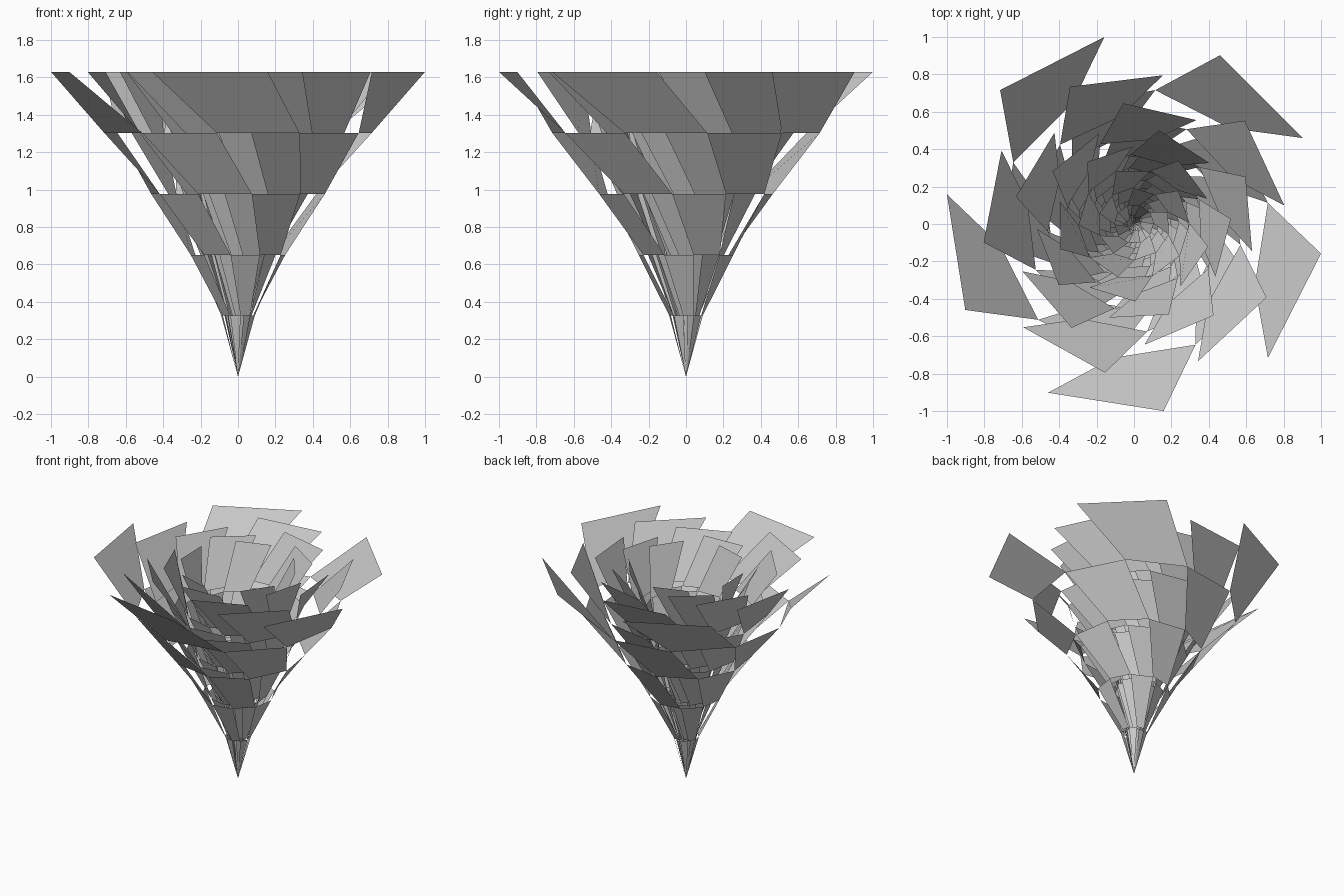
import bpy, bmesh
from math import sin, cos, radians

if "Cube" in bpy.data.objects:
    bpy.data.objects.remove(bpy.data.objects["Cube"])

LAYERS, PETALS, RINGS = 5, 5, 5
HEIGHT, RADIUS = 1.63, 1.0125
WIDTH = radians(36)      # angular width of one petal
TWIST = radians(18)      # turn of each ring relative to the one above


def ring_point(layer, angle, ring):
    t = ring / RINGS
    r = RADIUS * 0.8 ** layer * t ** 1.5
    a = angle + (RINGS - ring) * TWIST
    return (r * cos(a), r * sin(a), HEIGHT * t)


def petal_layer(layer):
    bm = bmesh.new()
    for ring in range(1, RINGS + 1):
        for p in range(PETALS):
            # petals of neighbouring bands alternate with gaps
            start = radians(27 - 20 * layer + 72 * p) + (RINGS - ring) * WIDTH
            corners = [ring_point(layer, start, ring),
                       ring_point(layer, start + WIDTH, ring)]
            if ring == 1:
                corners.append((0, 0, 0))
            else:
                corners += [ring_point(layer, start + WIDTH, ring - 1),
                            ring_point(layer, start, ring - 1)]
            bm.faces.new([bm.verts.new(c) for c in corners])
    bm.normal_update()
    # petals face the inside of the flower
    for f in bm.faces:
        c = f.calc_center_median()
        if f.normal.x * c.x + f.normal.y * c.y > 0:
            f.normal_flip()
    name = "petal_layer_%d" % (layer + 1)
    mesh = bpy.data.meshes.new(name)
    bm.to_mesh(mesh)
    bm.free()
    bpy.context.collection.objects.link(bpy.data.objects.new(name, mesh))


# Five nested whorls of twisted petals
for i in range(LAYERS):
    petal_layer(i)
